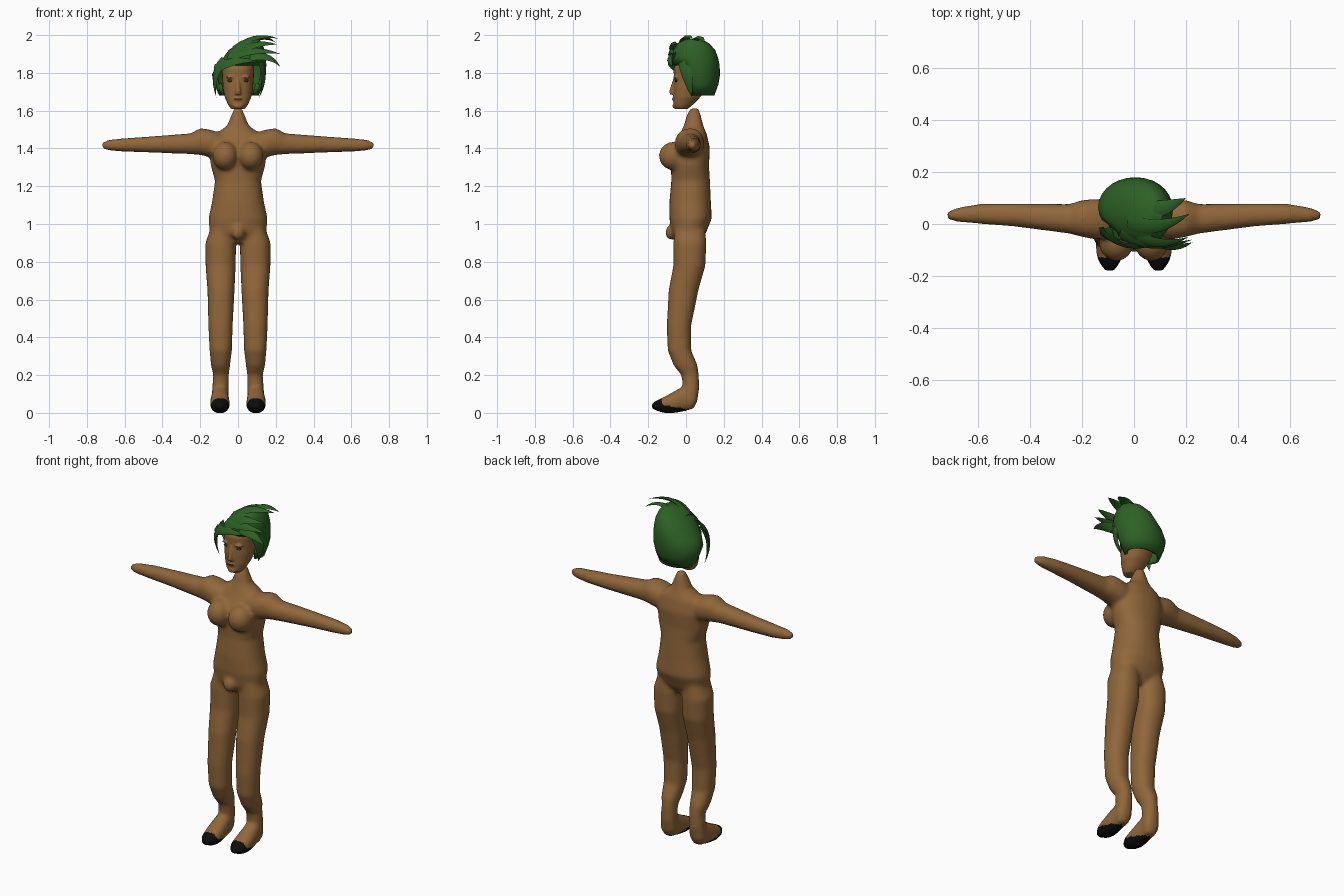
import bpy, bmesh
from math import sin, cos, pi, copysign
from mathutils import Vector, Matrix

cube = bpy.data.objects.get("Cube")
if cube:
    bpy.data.objects.remove(cube)


def material(name, r, g, b):
    m = bpy.data.materials.new(name)
    m.use_nodes = True
    m.diffuse_color = (r, g, b, 1)
    node = m.node_tree.nodes["Principled BSDF"]
    node.inputs["Base Color"].default_value = (r, g, b, 1)
    node.inputs["Roughness"].default_value = 0.8
    return m


skin = material("brown skin", .28, .135, .042)
green = material("green hair", .026, .12, .018)
black = material("black toes", .004, .004, .004)
dark = material("dark brown features", .06, .025, .01)


def loft(bm, axis, rings, side=1, segments=24, capped=True, power=.9):
    """Skin rings given as (position on axis, min a, max a, min b, max b)."""
    loops = []
    for t, a0, a1, b0, b1 in rings:
        loop = []
        for i in range(segments):
            c, s = cos(2 * pi * i / segments), sin(2 * pi * i / segments)
            a = (a0 + a1) / 2 + (a1 - a0) / 2 * copysign(abs(c) ** power, c)
            b = (b0 + b1) / 2 + (b1 - b0) / 2 * copysign(abs(s) ** power, s)
            p = {"x": (t, a, b), "y": (a, t, b), "z": (a, b, t)}[axis]
            loop.append(bm.verts.new((p[0] * side, p[1], p[2])))
        loops.append(loop)
    for low, high in zip(loops, loops[1:]):
        for i in range(segments):
            j = (i + 1) % segments
            bm.faces.new((low[i], low[j], high[j], high[i]))
    if capped:
        bm.faces.new(loops[0])
        bm.faces.new(loops[-1])


def ball(bm, center, radii):
    bmesh.ops.create_uvsphere(
        bm, u_segments=20, v_segments=12, radius=1,
        matrix=Matrix.Translation(center) @ Matrix.Diagonal((*radii, 1)))


def finish(bm, name, *mats):
    bmesh.ops.recalc_face_normals(bm, faces=bm.faces)
    mesh = bpy.data.meshes.new(name)
    bm.to_mesh(mesh)
    bm.free()
    obj = bpy.data.objects.new(name, mesh)
    bpy.context.collection.objects.link(obj)
    for m in mats:
        mesh.materials.append(m)
    mesh.polygons.foreach_set("use_smooth", [True] * len(mesh.polygons))
    return obj


def fuse(obj, voxel, smoothing):
    """Merge overlapping volumes into one soft skin."""
    remesh = obj.modifiers.new("fuse", "REMESH")
    remesh.mode = "VOXEL"
    remesh.voxel_size = voxel
    remesh.use_smooth_shade = True
    soft = obj.modifiers.new("soften", "SMOOTH")
    soft.factor = .5
    soft.iterations = smoothing
    bpy.context.view_layer.objects.active = obj
    for m in list(obj.modifiers):
        bpy.ops.object.modifier_apply(modifier=m.name)


# Body: torso, arms, legs and feet in one skin
bm = bmesh.new()
torso = [(.90, .07, -.05, .07), (.95, .15, -.075, .105), (1.03, .157, -.088, .137),
         (1.12, .137, -.088, .132), (1.23, .122, -.078, .127), (1.31, .145, -.08, .122),
         (1.4, .15, -.08, .127), (1.47, .13, -.035, .112), (1.52, .058, -.012, .092),
         (1.58, .034, .005, .078), (1.615, .02, .025, .065)]
loft(bm, "z", [(z, -w, w, f, b) for z, w, f, b in torso])
ball(bm, (0, -.08, .955), (.035, .03, .04))
arm = [(.08, -.05, .09, 1.36, 1.48), (.15, -.06, .097, 1.355, 1.5),
       (.2, -.05, .092, 1.365, 1.508), (.25, -.037, .077, 1.37, 1.48),
       (.46, -.01, .079, 1.378, 1.464), (.6, .001, .077, 1.383, 1.454),
       (.68, .008, .063, 1.388, 1.447), (.72, .018, .048, 1.4, 1.432)]
leg = [(.99, .03, .14, -.06, .1), (.9, .01, .173, -.067, .108), (.78, .012, .172, -.067, .103),
       (.65, .018, .162, -.092, .066), (.46, .028, .157, -.102, .027),
       (.33, .032, .151, -.097, .028), (.25, .042, .143, -.065, .062),
       (.2, .049, .131, -.025, .068), (.13, .048, .137, -.015, .07),
       (.06, .048, .142, -.02, .06), (.02, .065, .125, -.02, .04)]
foot = [(.04, .06, .13, .025, .12), (0, .05, .14, .01, .15), (-.05, .045, .147, 0, .122),
        (-.1, .043, .147, -.003, .093), (-.14, .048, .14, .005, .074),
        (-.182, .075, .112, .022, .052)]
for side in (1, -1):
    loft(bm, "x", arm, side)
    loft(bm, "z", leg, side)
    loft(bm, "y", foot, side)
    ball(bm, (side * .068, -.068, 1.36), (.068, .076, .075))
body = finish(bm, "body", skin, black)
fuse(body, .011, 6)

# Dark toes and front sole
for f in body.data.polygons:
    c = f.center
    toe = c.y < -.13 or (c.y < .02 and c.z < .018 - c.y * .22)
    f.material_index = int(toe and c.z < .09)

# Head with nose, brow, lips and chin
bm = bmesh.new()
skull = [(1.608, .036, -.055, .008), (1.63, .052, -.066, .035), (1.67, .07, -.066, .075),
         (1.72, .08, -.066, .11), (1.76, .083, -.064, .13), (1.82, .086, -.066, .14),
         (1.88, .07, -.045, .12), (1.92, .035, 0, .08)]
loft(bm, "z", [(z, -w, w, f, b) for z, w, f, b in skull])
loft(bm, "z", [(1.685, -.017, .017, -.084, -.05), (1.7, -.015, .015, -.09, -.05),
               (1.77, -.009, .009, -.068, -.05)], segments=12)
ball(bm, (0, -.06, 1.625), (.024, .012, .015))
ball(bm, (0, -.062, 1.662), (.026, .012, .01))
for side in (1, -1):
    ball(bm, (side * .036, -.052, 1.778), (.03, .015, .008))
head = finish(bm, "head", skin)
fuse(head, .006, 3)

# Eyes and mouth line
bm = bmesh.new()
for side in (1, -1):
    ball(bm, (side * .038, -.052, 1.758), (.019, .007, .007))
finish(bm, "eyes", dark)
bm = bmesh.new()
ball(bm, (0, -.07, 1.662), (.021, .004, .003))
finish(bm, "mouth", dark)

# Hair shell, open over the face
bm = bmesh.new()
shell = [(1.68, -.1, .11, 0, .15), (1.74, -.125, .133, -.03, .172),
         (1.79, -.138, .147, -.05, .18), (1.84, -.115, .15, -.07, .178),
         (1.88, -.078, .148, -.078, .17), (1.92, -.05, .142, -.068, .155),
         (1.955, 0, .128, -.045, .125), (1.98, .05, .11, 0, .08)]
loft(bm, "z", shell, segments=28, capped=False, power=1)
bm.faces.new([v for v in bm.verts][-28:])
bm.faces.ensure_lookup_table()
opening = [f for f in bm.faces if f.calc_center_median().z < 1.83
           and f.calc_center_median().y < .02]
bmesh.ops.delete(bm, geom=opening, context="FACES")
hair = finish(bm, "hair_shell", green)
thick = hair.modifiers.new("thickness", "SOLIDIFY")
thick.thickness = .015


def lock(bm, start, bend, tip, width):
    """Flat tapering strand along a curve."""
    start, bend, tip = Vector(start), Vector(bend), Vector(tip)
    steps, last = 7, None
    for k in range(steps):
        t = k / steps
        p = start.lerp(bend, t).lerp(bend.lerp(tip, t), t)
        along = (bend - start).lerp(tip - bend, t).normalized()
        out = p - Vector((.02, .05, 1.8))
        out = (out - along * out.dot(along)).normalized()
        across = along.cross(out) * width * (1 - t * t)
        out = out * width * .4 * (1 - t * t)
        ring = [bm.verts.new(p + d) for d in (across, out, -across, -out)]
        if last:
            for i in range(4):
                j = (i + 1) % 4
                bm.faces.new((last[i], last[j], ring[j], ring[i]))
        else:
            bm.faces.new(ring)
        last = ring
    point = bm.verts.new(tip)
    for i in range(4):
        bm.faces.new((last[i], last[(i + 1) % 4], point))


# Swept fringe, top spikes and side locks
bm = bmesh.new()
strands = [((-.05, -.04, 1.88), (.08, -.11, 1.94), (.225, -.06, 1.9), .03),
           ((-.02, 0, 1.93), (.1, -.03, 2.02), (.215, .04, 1.98), .035),
           ((0, -.04, 1.91), (.1, -.1, 1.97), (.21, -.05, 1.95), .03),
           ((.05, .05, 1.95), (.13, .06, 2.015), (.2, .1, 1.96), .035),
           ((.04, -.05, 1.88), (.17, -.11, 1.91), (.225, -.07, 1.83), .03),
           ((-.12, -.03, 1.82), (-.03, -.12, 1.88), (.11, -.07, 1.86), .028),
           ((-.07, -.04, 1.87), (-.145, -.05, 1.8), (-.115, -.01, 1.67), .035),
           ((.12, -.01, 1.86), (.155, .01, 1.77), (.112, .03, 1.67), .035)]
for strand in strands:
    lock(bm, *strand)
finish(bm, "hair_locks", green)

# Keep creases sharp on the hair
bpy.ops.object.select_all(action="DESELECT")
for name in ("hair_shell", "hair_locks"):
    bpy.data.objects[name].select_set(True)
bpy.context.view_layer.objects.active = bpy.data.objects["hair_shell"]
bpy.ops.object.shade_smooth_by_angle(angle=.8)
